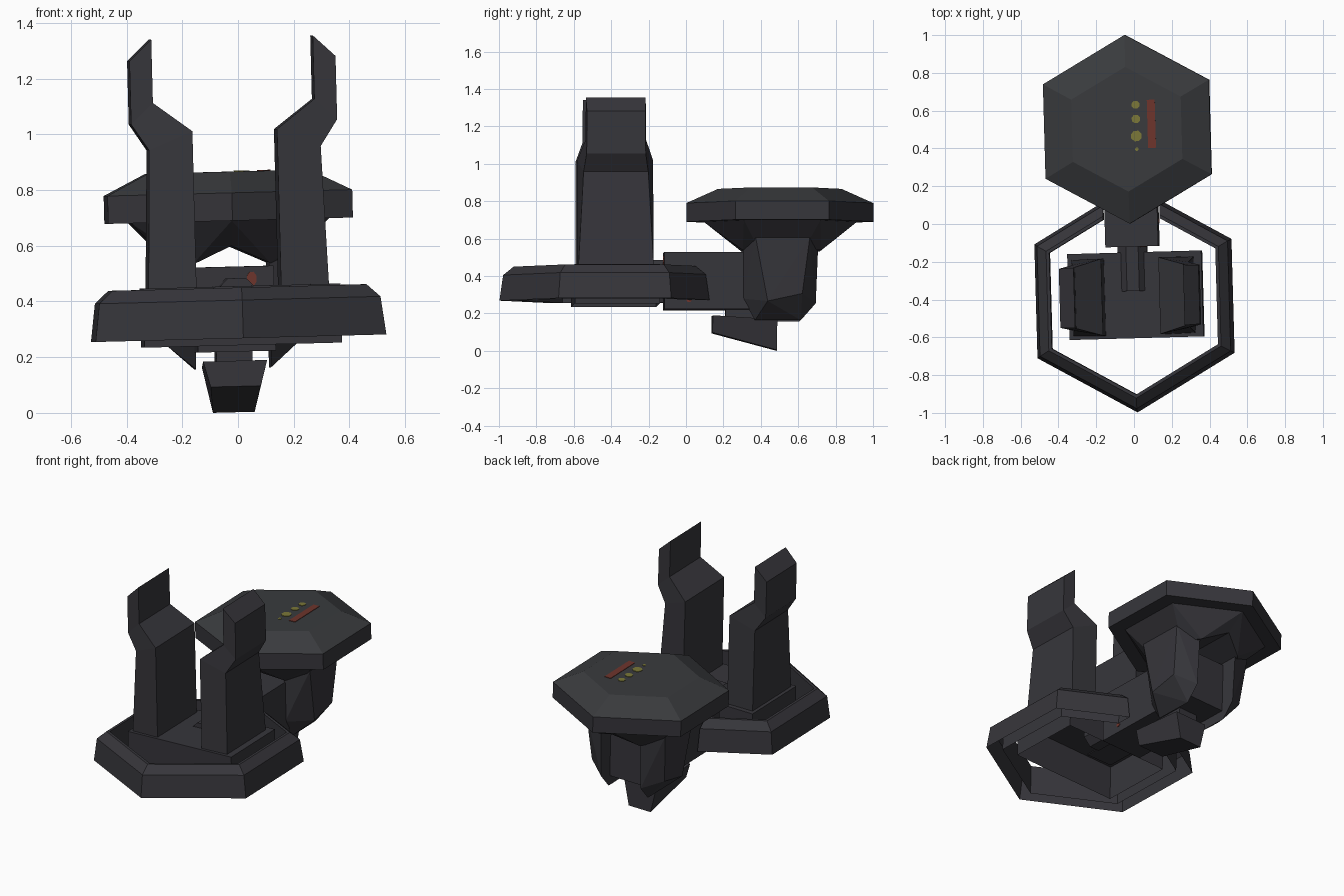
import bpy, bmesh, math
from mathutils import Matrix

if "Cube" in bpy.data.objects:
    bpy.data.objects.remove(bpy.data.objects["Cube"])

# The whole model leans very slightly (yaw and roll)
PIVOT = Matrix.Translation((0, 0, 0.4))
LEAN = (Matrix.Translation((-0.012, 0, 0)) @ PIVOT @ Matrix.Rotation(math.radians(1.6), 4, 'Z')
        @ Matrix.Rotation(math.radians(-1.5), 4, 'Y') @ PIVOT.inverted())


def material(name, rgb):
    m = bpy.data.materials.new(name)
    m.diffuse_color = (*rgb, 1)
    m.use_nodes = True
    m.node_tree.nodes["Principled BSDF"].inputs["Base Color"].default_value = m.diffuse_color
    return m


HULL = material("dark_grey", (0.037, 0.036, 0.043))
DECK = material("deck_grey", (0.041, 0.043, 0.047))
RED = material("faded_red", (0.155, 0.035, 0.025))
YELLOW = material("dull_yellow", (0.2, 0.19, 0.04))


def finish(name, bm, mats):
    bmesh.ops.recalc_face_normals(bm, faces=bm.faces[:])
    bm.transform(LEAN)
    me = bpy.data.meshes.new(name)
    bm.to_mesh(me)
    bm.free()
    for m in mats:
        me.materials.append(m)
    ob = bpy.data.objects.new(name, me)
    bpy.context.collection.objects.link(ob)
    return ob


def loft(name, sections, mat=HULL, top_mat=None, closed=True, first_cap=True):
    """Skin equal-length sections and cap the ends."""
    bm = bmesh.new()
    rings = [[bm.verts.new(p) for p in s] for s in sections]
    n = len(rings[0])
    for a, b in zip(rings, rings[1:]):
        for i in range(n if closed else n - 1):
            bm.faces.new((a[i], a[(i + 1) % n], b[(i + 1) % n], b[i]))
    if first_cap:
        bm.faces.new(rings[0])
    cap = bm.faces.new(rings[-1])
    if top_mat:  # last cap and the bevel around it
        for e in cap.edges:
            for f in e.link_faces:
                f.material_index = 1
    return finish(name, bm, [mat] + ([top_mat] if top_mat else []))


def hull(name, points, mat=HULL):
    bm = bmesh.new()
    verts = [bm.verts.new(p) for p in points]
    bmesh.ops.convex_hull(bm, input=verts)
    loose = [v for v in bm.verts if not v.link_faces]
    bmesh.ops.delete(bm, geom=loose, context='VERTS')
    bmesh.ops.dissolve_limit(bm, angle_limit=0.01, verts=bm.verts[:], edges=bm.edges[:])
    return finish(name, bm, [mat])


def box(name, x0, x1, y0, y1, z0, z1, mat=HULL, bottom=True):
    return loft(name, [[(x0, y0, z), (x1, y0, z), (x1, y1, z), (x0, y1, z)]
                       for z in (z0, z1)], mat, first_cap=bottom)


def polygon(n, rx, ry, cx, cy, z, start=90):
    return [(cx + rx * math.cos(math.radians(start + 360 * i / n)),
             cy + ry * math.sin(math.radians(start + 360 * i / n)), z) for i in range(n)]


# Open hexagonal front ring: hollow below, with a gap at the back for the connecting box
def ring_point(i, r, z):
    if i in (0, 6):  # cut ends beside the box
        return (0.15 if i == 0 else -0.15, -0.395 + r - 0.15 * math.tan(math.radians(30)), z)
    a = math.radians(90 - 60 * i)
    return (r * math.cos(a), -0.395 + r * math.sin(a), z)


profile = [(0.603, 0.268), (0.583, 0.405), (0.527, 0.45), (0.508, 0.45), (0.508, 0.268)]
loft("front_ring", [[ring_point(i, r, z) for r, z in profile] for i in range(7)], closed=False)

# Hollow platform inside the ring, connecting box and short barrel
box("platform", -0.345, 0.365, -0.605, -0.15, 0.243, 0.455, bottom=False)
box("connecting_box", -0.14, 0.14, -0.12, 0.6, 0.22, 0.525)
loft("barrel", [[(px, y, pz) for px, pz, _ in polygon(8, 0.085, 0.085, 0, 0.405, 0, 22.5)]
                for y in (-0.355, -0.1)])

# Rear hexagonal disc
loft("rear_disc", [polygon(6, r * 1.015, r, 0, 0.502, z) for r, z in
                   ((0.5, 0.69), (0.5, 0.79), (0.33, 0.866))], HULL, DECK)

for s, side in ((1, "right"), (-1, "left")):
    # Upright prongs: inner and outer edge points, half depth, outer inset
    levels = [((0.152, 0.45), (0.324, 0.45), 0.205, 0.004),
              ((0.152, 1.015), (0.308, 0.95), 0.203, 0.03),
              ((0.29, 1.12), (0.37, 1.045), 0.162, 0.004),
              ((0.29, 1.348), (0.37, 1.272), 0.16, 0.004)]
    loft(side + "_prong", [[(s * xi, -0.383 - d, zi), (s * xo, -0.383 - d + c, zo),
                            (s * xo, -0.383 + d - c, zo), (s * xi, -0.383 + d, zi)]
                           for (xi, zi), (xo, zo), d, c in levels])
    # Tapered half of the disc underside, forming a pitched tunnel roof
    hull(side + "_disc_underside", [(s * x, y, z) for x, y, z in (
        (0, 0.095, 0.69), (0.355, 0.3, 0.69), (0.355, 0.71, 0.69), (0, 0.915, 0.69),
        (0, 0.21, 0.6), (0, 0.8, 0.6), (0.14, 0.3, 0.535), (0.14, 0.72, 0.535),
        (0.21, 0.385, 0.535), (0.21, 0.625, 0.535))])
    # Side pods that carry the disc
    hull(side + "_pod", [(s * x, y, z) for x, y, z in (
        (0.135, 0.3, 0.6), (0.135, 0.705, 0.6), (0.27, 0.365, 0.6), (0.27, 0.655, 0.6),
        (0.135, 0.3, 0.275), (0.135, 0.69, 0.25), (0.25, 0.43, 0.26), (0.25, 0.615, 0.3),
        (0.135, 0.365, 0.16), (0.135, 0.61, 0.16))])

# Wedge foot and its neck
loft("foot", [[(-wt, y, zt), (wt, y, zt), (wb, y, zb), (-wb, y, zb)] for y, zt, zb, wt, wb in
              ((0.14, 0.187, 0.095, 0.115, 0.09), (0.485, 0.165, 0.002, 0.11, 0.075))])
box("neck", -0.065, 0.065, 0.21, 0.46, 0.1, 0.25)

# Painted marks on the disc top and the box
box("red_stripe", 0.11, 0.152, 0.4, 0.655, 0.864, 0.869, RED)
for i, (y, r) in enumerate(((0.63, 0.022), (0.555, 0.024), (0.465, 0.03), (0.395, 0.01))):
    loft("yellow_mark_%d" % (i + 1),
         [polygon(8, r, r, 0.05, y, z, 22.5) for z in (0.864, 0.869)], YELLOW)
loft("red_front_mark", [[(px, y, pz) for px, pz, _ in polygon(8, 0.019, 0.027, 0.06, 0.48, 0, 22.5)]
                        for y in (-0.124, -0.119)], RED)
loft("red_side_mark", [[(x, py, pz) for py, pz, _ in polygon(8, 0.014, 0.012, 0.012, 0.268, 0, 22.5)]
                       for x in (0.139, 0.143)], RED)
